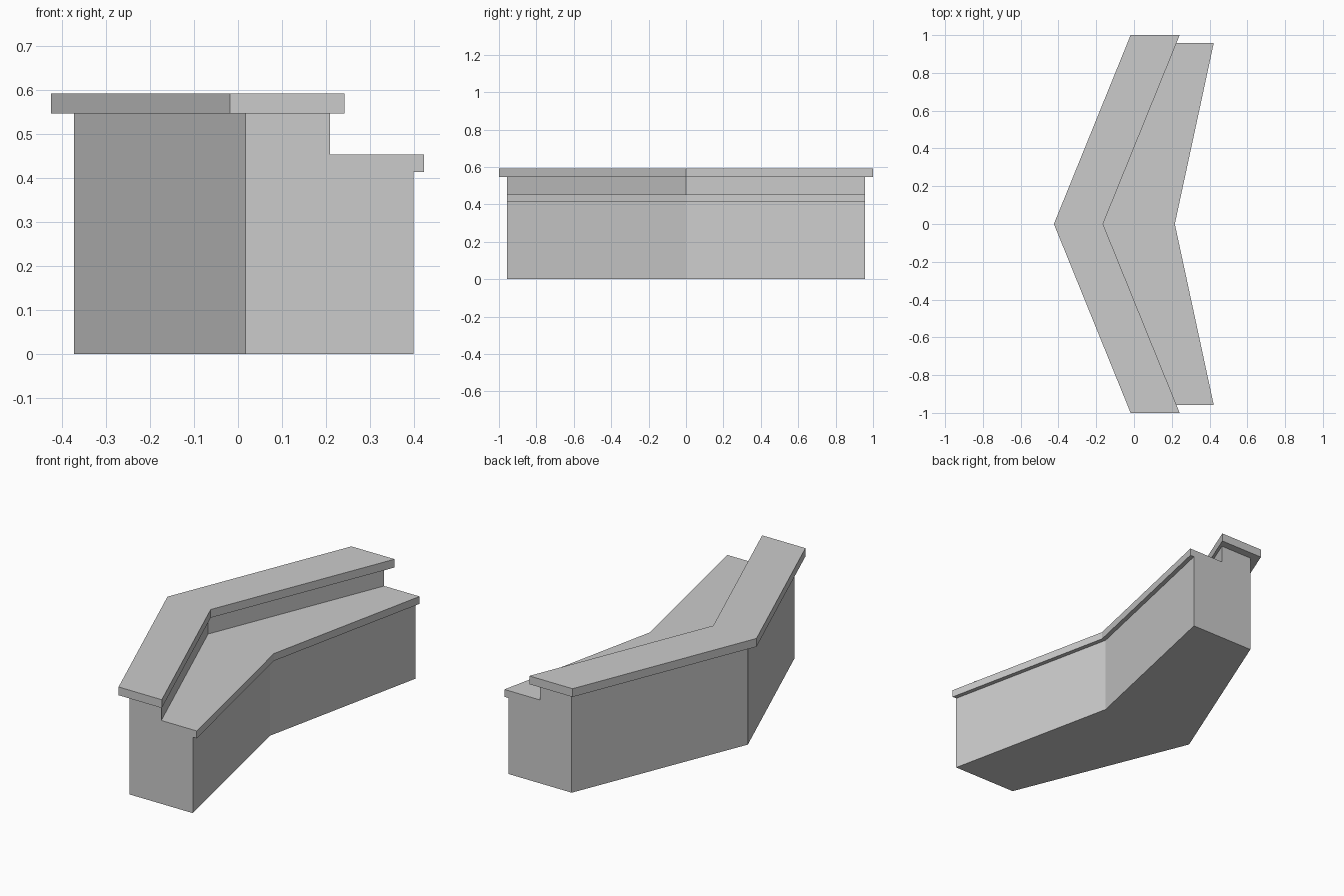
import bpy
import bmesh

cube = bpy.data.objects.get("Cube")
if cube:
    bpy.data.objects.remove(cube, do_unlink=True)

grey = bpy.data.materials.new("light grey")
grey.use_nodes = True
colour = (0.6, 0.6, 0.6, 1)
grey.diffuse_color = colour
grey.node_tree.nodes["Principled BSDF"].inputs["Base Color"].default_value = colour


def chevron(name, half_length, outer, inner, bottom, top):
    """Extruded V-shaped plan; outer and inner are (x at middle, x at ends)."""
    plan = [(outer[1], -half_length), (inner[1], -half_length), (inner[0], 0),
            (inner[1], half_length), (outer[1], half_length), (outer[0], 0)]
    bm = bmesh.new()
    face = bm.faces.new([bm.verts.new((x, y, bottom)) for x, y in plan])
    result = bmesh.ops.extrude_face_region(bm, geom=[face])
    raised = [g for g in result["geom"] if isinstance(g, bmesh.types.BMVert)]
    bmesh.ops.translate(bm, verts=raised, vec=(0, 0, top - bottom))
    bmesh.ops.recalc_face_normals(bm, faces=bm.faces)
    mesh = bpy.data.meshes.new(name)
    bm.to_mesh(mesh)
    bm.free()
    mesh.materials.append(grey)
    obj = bpy.data.objects.new(name, mesh)
    bpy.context.collection.objects.link(obj)
    return obj


# Counter body, and the taller wall along its outer side
END = 0.957
body_outer = (-0.372, 0.017)
wall_inner = (-0.18, 0.209)
chevron("counter_body", END, body_outer, (0.192, 0.398), 0, 0.413)
chevron("raised_wall", END, body_outer, wall_inner, 0.413, 0.546)

# Low worktop on the inner side, and the overhanging upper bar top
chevron("worktop", END, wall_inner, (0.216, 0.422), 0.413, 0.453)
chevron("bar_top", 1.0, (-0.424, -0.018), (-0.164, 0.242), 0.546, 0.591)
